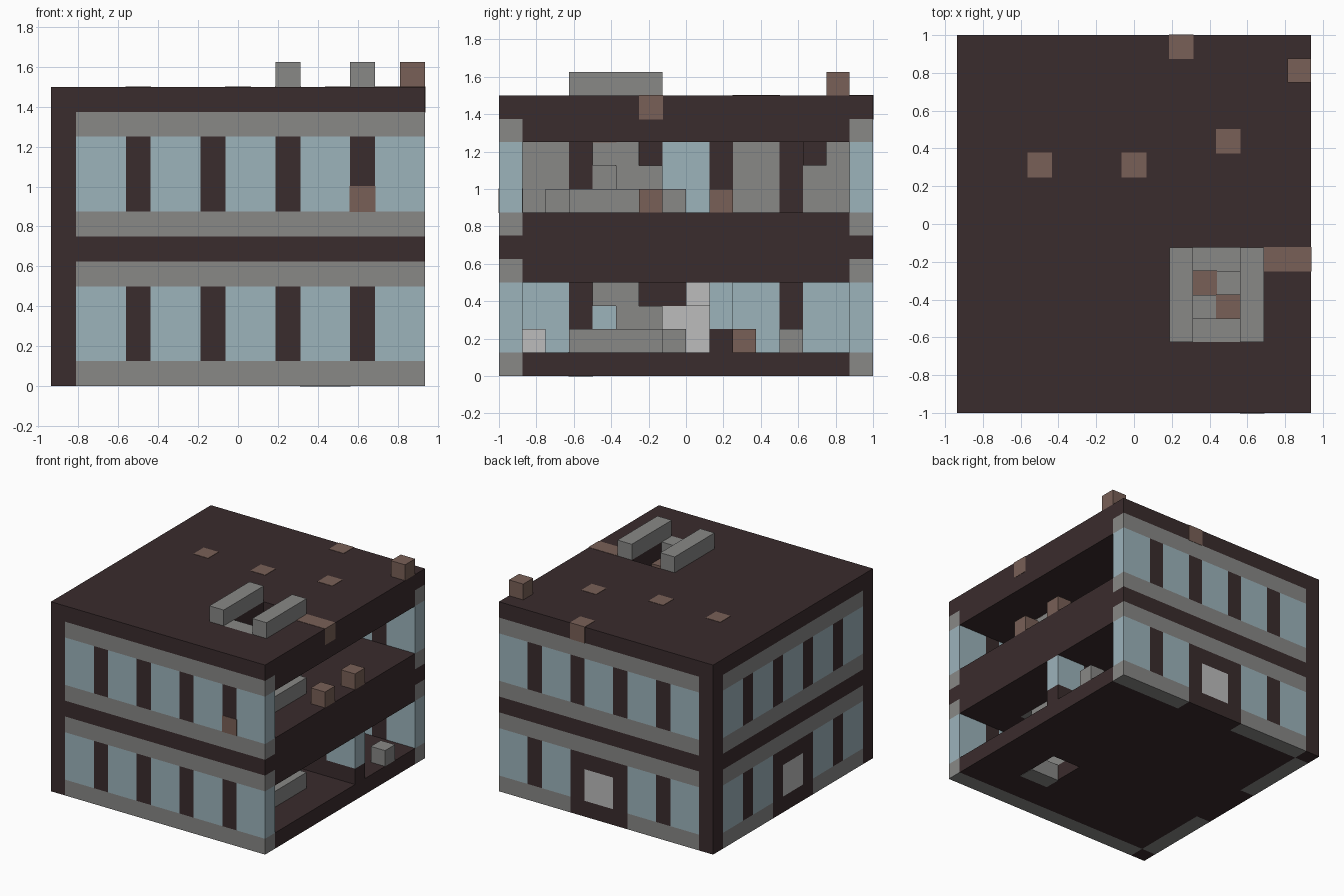
import bpy, bmesh
from mathutils import Vector, Matrix

if "Cube" in bpy.data.objects:
    bpy.data.objects.remove(bpy.data.objects["Cube"])

U = 0.125                              # one building block
ORIGIN = Vector((-7.5, -8, 0))         # grid corner, in blocks


def material(name, rgb):
    m = bpy.data.materials.new(name)
    m.use_nodes = True
    m.diffuse_color = (*rgb, 1)
    m.node_tree.nodes["Principled BSDF"].inputs["Base Color"].default_value = (*rgb, 1)
    return m


DARK = material("dark brown", (0.042, 0.025, 0.026))
GREY = material("stone grey", (0.246, 0.246, 0.240))
GLASS = material("pale blue glass", (0.332, 0.451, 0.497))
BROWN = material("light brown", (0.190, 0.117, 0.095))
LIGHT = material("light grey", (0.503, 0.503, 0.503))


def blocks(name, mat, boxes, grow=0.0):
    """One object from boxes (x0, x1, y0, y1, z0, z1) in grid blocks."""
    bm = bmesh.new()
    for b in boxes:
        lo = Vector(b[0::2]) - Vector((grow,) * 3)
        hi = Vector(b[1::2]) + Vector((grow,) * 3)
        mid = ((lo + hi) / 2 + ORIGIN) * U
        size = (hi - lo) * U
        bmesh.ops.create_cube(bm, size=1, matrix=Matrix.Translation(mid) @ Matrix.Diagonal((*size, 1)))
    me = bpy.data.meshes.new(name)
    bm.to_mesh(me)
    bm.free()
    me.materials.append(mat)
    ob = bpy.data.objects.new(name, me)
    bpy.context.collection.objects.link(ob)
    return ob


def slab(name, z0, z1, y0, y1):
    """Floor plate with a stairwell opening from y0 to y1."""
    blocks(name, DARK, [(1, 10, 1, 15, z0, z1), (12, 15, 1, 15, z0, z1),
                        (10, 12, 1, y0, z0, z1), (10, 12, y1, 15, z0, z1)])


def wall(name, place, door):
    """Two-storey wall; place maps a run along the wall to a box."""
    grey, dark, glass = [], [place(1, 15, 5, 6), place(1, 15, 11, 12)], []
    for z in (4, 6, 10):
        grey.append(place(1, 15, z, z + 1))
    if door:
        grey += [place(1, 6, 0, 1), place(10, 15, 0, 1)]
        dark += [place(6, 10, 0, 1), place(7, 9, 3, 4)]
        blocks(name + "_door", LIGHT, [place(7, 9, 1, 3)])
    else:
        grey.append(place(1, 15, 0, 1))
    for z in (1, 7):
        for a in range(1, 15, 3):
            if not (door and z == 1 and a == 7):
                glass.append(place(a, a + 2, z, z + 3))
            if a < 13:
                dark.append(place(a + 2, a + 3, z, z + 3))
    blocks(name + "_stone_bands", GREY, grey)
    blocks(name + "_pillars", DARK, dark)
    blocks(name + "_windows", GLASS, glass)


# Outer walls and corner posts; the +x side stays open
wall("front_wall", lambda a, b, z0, z1: (a, b, 0, 1, z0, z1), False)
wall("back_wall", lambda a, b, z0, z1: (a, b, 15, 16, z0, z1), True)
wall("side_wall", lambda a, b, z0, z1: (0, 1, a, b, z0, z1), True)
blocks("corner_posts", DARK, [(0, 1, 0, 1, 0, 12), (0, 1, 15, 16, 0, 12)])

# Floors and roof
slab("ground_floor", 0, 1, 4, 6)
slab("middle_floor", 4, 7, 3, 7)
slab("roof", 10, 12, 3, 7)
blocks("ground_stair_sill", GREY, [(10, 12, 3, 4, 0, 1)], 0.02)

# Stair flights and their side rails
for name, z, steps in (("lower", 1, 5), ("upper", 7, 5)):
    blocks(name + "_stairs", GREY,
           [(10, 12, max(3, 6 - s), 8 - s, z + s, z + s + 1) for s in range(steps)])
blocks("stair_treads", BROWN, [(11, 12, 4, 5, 10, 11), (10, 11, 5, 6, 9, 10)], 0.02)
blocks("stair_rails", GREY, [(x, x + 1, 3, 7, z, z + 1) for z in (1, 7, 12) for x in (9, 12)])

# Roof details
blocks("roof_lamps", BROWN, [(x, x + 1, y, y + 1, 11, 12)
                             for x, y in ((3, 10), (7, 10), (11, 11), (9, 15))], 0.02)
blocks("roof_path", BROWN, [(13, 15, 6, 7, 11, 12)], 0.02)
blocks("roof_chimney", BROWN, [(14, 15, 14, 15, 12, 13)])
blocks("front_pillar_accent", BROWN, [(12, 13, 0, 1, 7, 8)], 0.02)

# Ground floor partition with glass panes
blocks("partition_base", DARK, [(1, 15, 9, 10, 1, 2)]
       + [(a, a + 1, 9, 10, 2, 4) for a in range(3, 13, 3)])
blocks("partition_glass", GLASS, [(a, a + 2, 9, 10, 2, 4) for a in range(1, 15, 3)])

# Furniture
blocks("ground_floor_crate", GREY, [(14, 15, 12, 13, 1, 2)])
blocks("ground_floor_stool", BROWN, [(8, 9, 10, 11, 1, 2)])
blocks("ground_floor_lights", LIGHT, [(1, 2, 1, 2, 1, 2), (1, 2, 8, 9, 3, 4)])
blocks("upper_stools", BROWN, [(14, 15, y, y + 1, 7, 8) for y in (6, 9)])
blocks("upper_bench", GREY, [(1, 2, 2, 3, 7, 8), (1, 2, 7, 8, 7, 8)])
blocks("upper_shelf", DARK, [(1, 2, 13, 14, 9, 10)])

# Grey blinds inside the upper side windows, and one low bench panel
blocks("upper_blinds", GREY, [(1, 1.06, a, a + 2, 7, 10) for a in (1, 4, 10, 13)])
